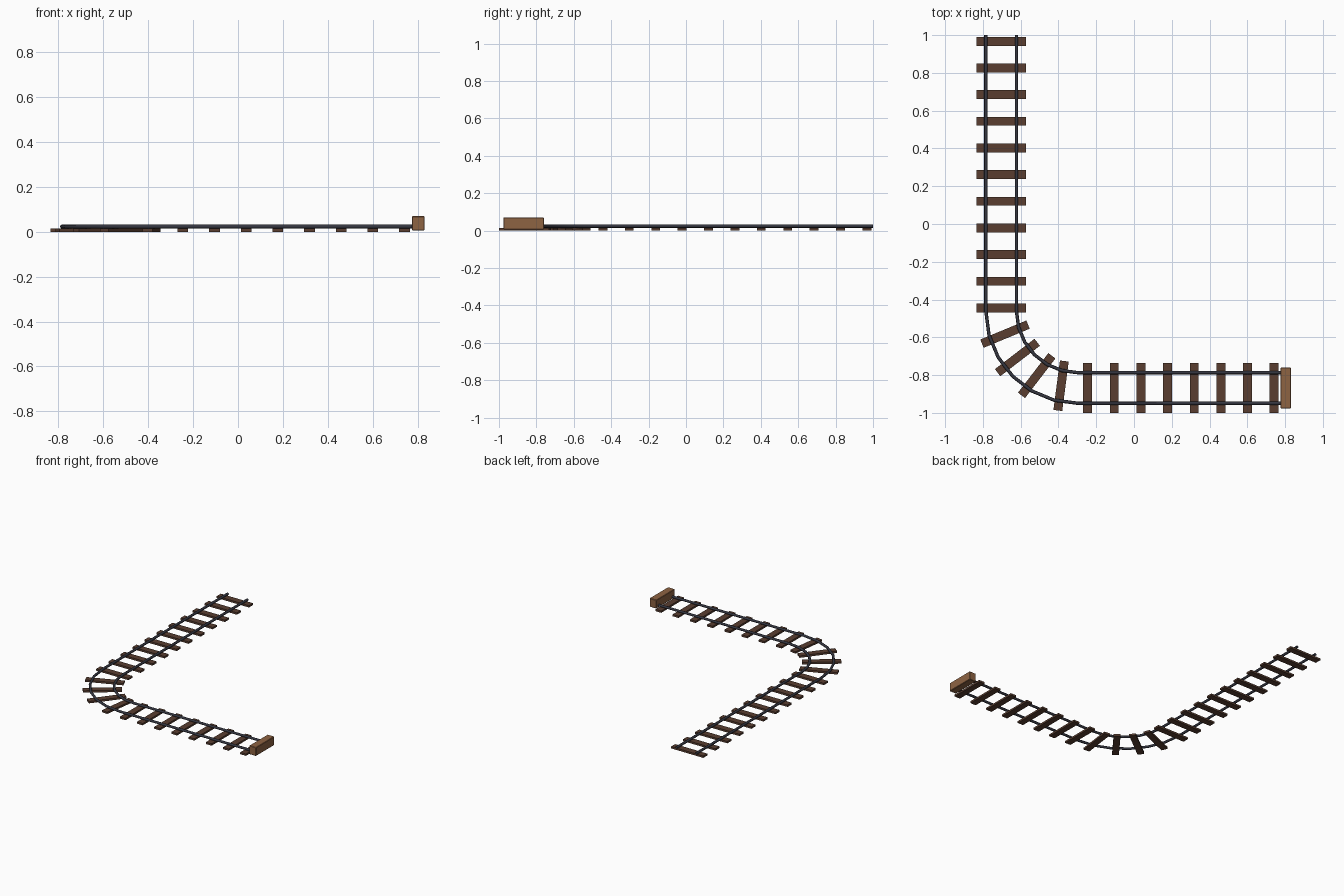
import bpy, math
from mathutils import Vector

if "Cube" in bpy.data.objects:
    bpy.data.objects.remove(bpy.data.objects["Cube"])

CX, CY = -0.703, -0.868      # centre lines of the two straight runs
R = 0.405                    # centre-line radius of the bend
END_X = 0.775
HALF_GAUGE = 0.081


def material(name, rgb):
    m = bpy.data.materials.new(name)
    m.diffuse_color = (*rgb, 1)
    m.use_nodes = True
    m.node_tree.nodes["Principled BSDF"].inputs["Base Color"].default_value = m.diffuse_color
    return m


steel = material("dark_steel", (0.035, 0.037, 0.052))
dark_wood = material("dark_wood", (0.10, 0.048, 0.03))
light_wood = material("light_wood", (0.27, 0.125, 0.055))


def track_path(offset, z):
    """Straight, six-segment quarter bend, straight; offset moves outward."""
    c = Vector((CX + R, CY + R, z))
    r = R + offset
    pts = [Vector((c.x - r, 1.0, z))]
    for i in range(7):
        a = math.radians(15 * i)
        pts.append(c + Vector((-r * math.cos(a), -r * math.sin(a), 0)))
    pts.append(Vector((END_X, c.y - r, z)))
    return pts


def box(name, size, loc, angle, mat, bevel=0):
    bpy.ops.mesh.primitive_cube_add(size=1, location=loc, rotation=(0, 0, angle))
    ob = bpy.context.object
    ob.name = name
    ob.scale = size
    bpy.ops.object.transform_apply(location=False, rotation=False, scale=True)
    ob.data.materials.append(mat)
    if bevel:
        b = ob.modifiers.new("edge_bevel", 'BEVEL')
        b.width, b.segments = bevel, 1
    return ob


# rails: thin tubes following the path
for name, off in (("outer_rail", HALF_GAUGE), ("inner_rail", -HALF_GAUGE)):
    cu = bpy.data.curves.new(name, 'CURVE')
    cu.dimensions = '3D'
    cu.bevel_depth = 0.009
    cu.bevel_resolution = 2
    cu.use_fill_caps = True
    pts = track_path(off, 0.0235)
    sp = cu.splines.new('POLY')
    sp.points.add(len(pts) - 1)
    for p, q in zip(sp.points, pts):
        p.co = (*q, 1)
    cu.materials.append(steel)
    bpy.context.collection.objects.link(bpy.data.objects.new(name, cu))

# sleepers: evenly spaced along the centre line, square to each segment
path = track_path(0, 0.007)
segs = list(zip(path, path[1:]))
total = sum((b - a).length for a, b in segs)
COUNT, MARGIN = 23, 0.033
for i in range(COUNT):
    d = MARGIN + (total - 2 * MARGIN) * i / (COUNT - 1)
    for a, b in segs:
        length = (b - a).length
        if d <= length:
            break
        d -= length
    t = (b - a).normalized()
    box(f"sleeper_{i + 1}", (0.047, 0.264, 0.014), a + t * d,
        math.atan2(t.y, t.x), dark_wood)

# buffer stop at the end of the track
box("buffer_stop", (0.056, 0.216, 0.064), (0.803, CY, 0.038), 0, light_wood, 0.003)
